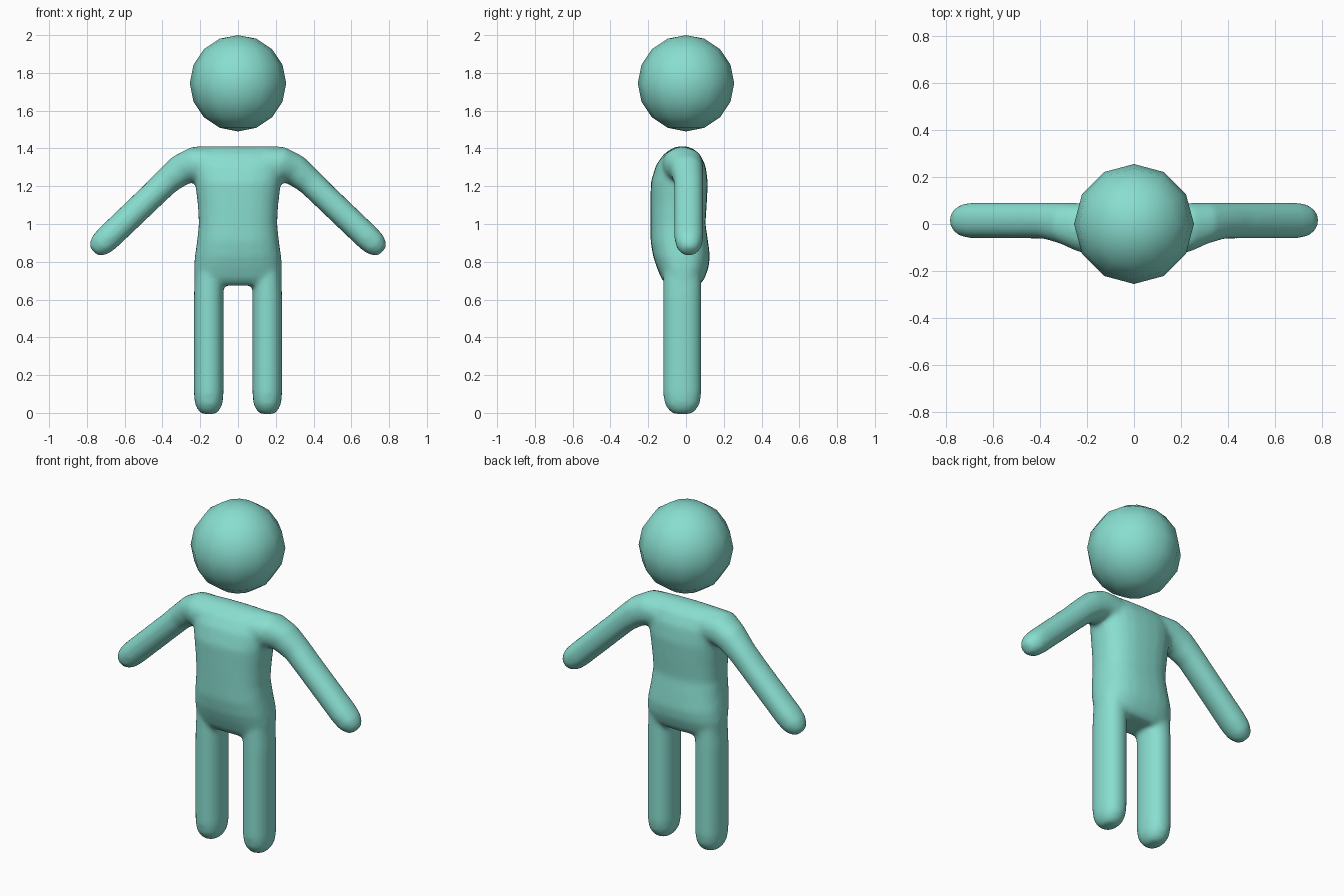
import bpy, bmesh
from math import sin, cos, radians, tau
from mathutils import Vector

cube = bpy.data.objects.get("Cube")
if cube:
    bpy.data.objects.remove(cube)

# One colour for the whole figure
teal = bpy.data.materials.new("soft turquoise")
teal.use_nodes = True
colour = (0.25, 0.73, 0.63, 1)
teal.diffuse_color = colour
teal.node_tree.nodes["Principled BSDF"].inputs["Base Color"].default_value = colour

SIDES = 24


def rounded(t, power):
    """Point on a unit superellipse."""
    c, s = cos(t), sin(t)
    return (abs(c) ** (2 / power) * (1 if c > 0 else -1),
            abs(s) ** (2 / power) * (1 if s > 0 else -1))


def loft(bm, sections, side=1, power=2.0):
    """Skin rings given as x, z, tilt, half width, front y, back y."""
    rings = []
    for x, z, tilt, half, front, back in sections:
        across = Vector((cos(radians(tilt)), 0, sin(radians(tilt))))
        centre = Vector((x, (front + back) / 2, z))
        ring = []
        for i in range(SIDES):
            u, v = rounded(tau * i / SIDES, power)
            p = centre + across * half * u + Vector((0, (back - front) / 2 * v, 0))
            ring.append(bm.verts.new((p.x * side, p.y, p.z)))
        rings.append(ring)
    for a, b in zip(rings, rings[1:]):
        for i in range(SIDES):
            j = (i + 1) % SIDES
            bm.faces.new((a[i], a[j], b[j], b[i]))
    bm.faces.new(rings[0])
    bm.faces.new(rings[-1])


torso = [
    (0, 0.675, 0, 0.21, -0.10, 0.07),
    (0, 0.71, 0, 0.232, -0.13, 0.098),
    (0, 0.77, 0, 0.234, -0.155, 0.120),
    (0, 0.83, 0, 0.229, -0.175, 0.127),
    (0, 0.91, 0, 0.217, -0.188, 0.117),
    (0, 1.00, 0, 0.208, -0.188, 0.103),
    (0, 1.10, 0, 0.213, -0.188, 0.110),
    (0, 1.22, 0, 0.228, -0.187, 0.116),
    (0, 1.31, 0, 0.245, -0.160, 0.104),
    (0, 1.37, 0, 0.25, -0.118, 0.074),
    (0, 1.40, 0, 0.25, -0.075, 0.035),
    (0, 1.412, 0, 0.24, -0.04, 0.0),
]
leg = [
    (0.155, -0.006, 0, 0.036, -0.065, 0.025),
    (0.155, 0.012, 0, 0.056, -0.09, 0.05),
    (0.155, 0.045, 0, 0.073, -0.112, 0.072),
    (0.155, 0.10, 0, 0.079, -0.122, 0.082),
    (0.155, 0.62, 0, 0.079, -0.122, 0.082),
    (0.150, 0.80, 0, 0.075, -0.12, 0.08),
]
arm = [
    (0.15, 1.315, 90, 0.09, -0.13, 0.085),
    (0.235, 1.315, 78, 0.092, -0.12, 0.09),
    (0.305, 1.285, 58, 0.083, -0.085, 0.092),
    (0.38, 1.223, 46, 0.072, -0.063, 0.092),
    (0.46, 1.145, 46, 0.070, -0.062, 0.092),
    (0.685, 0.93, 46, 0.070, -0.062, 0.092),
    (0.725, 0.892, 46, 0.065, -0.055, 0.085),
    (0.752, 0.866, 46, 0.048, -0.035, 0.065),
    (0.765, 0.854, 46, 0.028, -0.015, 0.045),
]

# Body: overlapping torso and limbs, fused and relaxed into one skin
bm = bmesh.new()
loft(bm, torso, power=2.5)
for side in (1, -1):
    loft(bm, leg, side, 2.2)
    loft(bm, arm, side, 2.2)
bmesh.ops.recalc_face_normals(bm, faces=bm.faces)
mesh = bpy.data.meshes.new("body")
bm.to_mesh(mesh)
bm.free()
mesh.materials.append(teal)
body = bpy.data.objects.new("body", mesh)
bpy.context.collection.objects.link(body)
fuse = body.modifiers.new("fuse", "REMESH")
fuse.mode = "VOXEL"
fuse.voxel_size = 0.012
fuse.use_smooth_shade = True
relax = body.modifiers.new("relax", "SMOOTH")
relax.factor = 0.5
relax.iterations = 14

# Head: a coarse floating ball
bpy.ops.mesh.primitive_uv_sphere_add(segments=12, ring_count=8, radius=0.255,
                                     location=(0, 0, 1.745))
head = bpy.context.object
head.name = "head"
head.data.materials.append(teal)
bpy.ops.object.shade_smooth()
